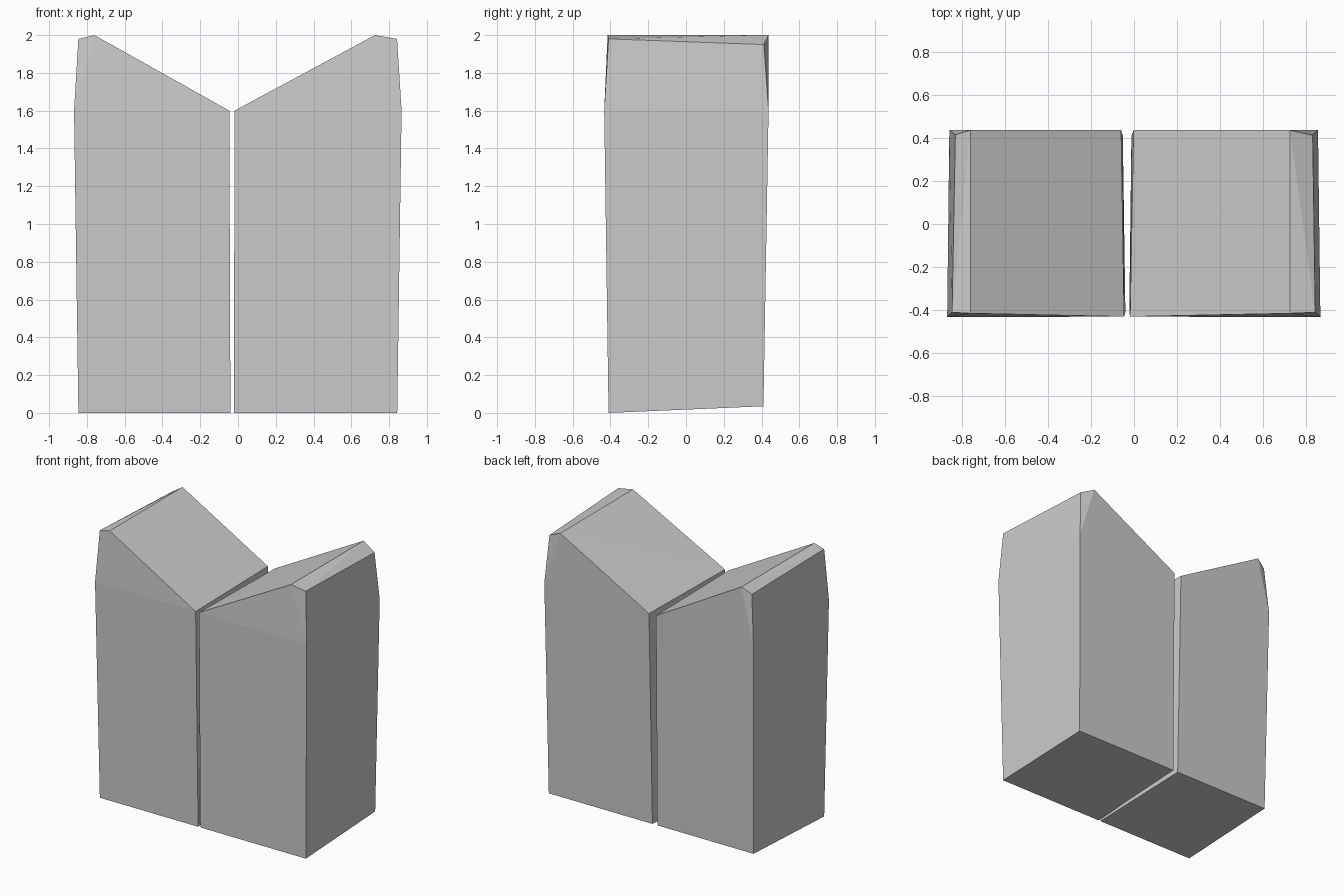
import bpy, bmesh

if "Cube" in bpy.data.objects:
    bpy.data.objects.remove(bpy.data.objects["Cube"])


def block(name, front, back):
    """Convex faceted block spanning a front and a back outline."""
    bm = bmesh.new()
    for p in front + back:
        bm.verts.new(p)
    res = bmesh.ops.convex_hull(bm, input=bm.verts[:])
    bmesh.ops.dissolve_limit(bm, angle_limit=0.005, verts=bm.verts[:], edges=bm.edges[:])
    bmesh.ops.recalc_face_normals(bm, faces=bm.faces[:])
    mesh = bpy.data.meshes.new(name)
    bm.to_mesh(mesh)
    bm.free()
    obj = bpy.data.objects.new(name, mesh)
    bpy.context.collection.objects.link(obj)
    return obj


# outline order: outer foot, outer shoulder, outer top, ridge, inner top, inner foot
# left block
block("left_block",
      [(-.845, -.41, 0), (-.868, -.433, 1.6), (-.845, -.41, 1.98),
       (-.76, -.415, 2), (-.046, -.43, 1.6), (-.04, -.41, 0)],
      [(-.84, .41, .035), (-.858, .437, 1.6), (-.83, .415, 1.955),
       (-.76, .436, 2), (-.06, .436, 1.6), (-.052, .41, .035)])

# right block
block("right_block",
      [(.843, -.41, 0), (.866, -.433, 1.6), (.842, -.41, 1.98),
       (.725, -.415, 2), (-.018, -.43, 1.6), (-.022, -.41, 0)],
      [(.837, .41, .035), (.855, .437, 1.6), (.83, .412, 1.95),
       (.725, .436, 2), (-.002, .436, 1.6), (-.012, .41, .035)])
